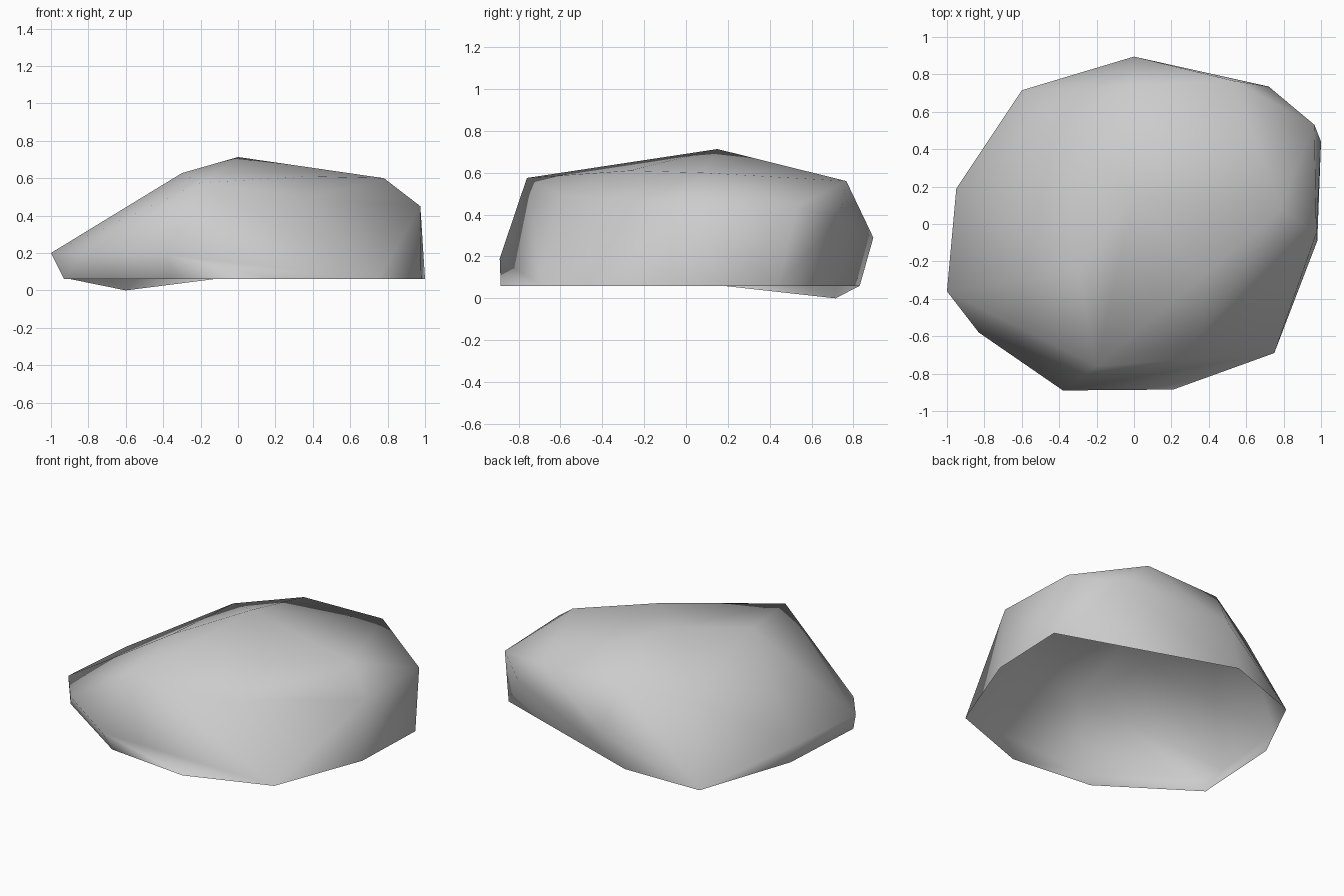
import bpy
import bmesh

default_cube = bpy.data.objects.get("Cube")
if default_cube:
    bpy.data.objects.remove(default_cube, do_unlink=True)

GROUND_HEIGHT = 0.06


def make_material(name, colour):
    material = bpy.data.materials.new(name)
    material.use_nodes = True
    material.diffuse_color = colour
    shader = material.node_tree.nodes["Principled BSDF"]
    shader.inputs["Base Color"].default_value = colour
    shader.inputs["Roughness"].default_value = 0.9
    return material


# Two corners that border the shallow hollow in the front wall
front_foot = (0.21, -0.885, GROUND_HEIGHT)
front_brow = (-0.2, -0.76, 0.575)

# Open lower rim, one corner dipping below the rest
rim = [
    (0.75, -0.69), (0.98, -0.09), (1, 0.44), (-0.13, 0.83),
    (-0.895, 0.175), (-0.93, -0.435), (-0.35, -0.825),
]
rim_points = [(x, y, GROUND_HEIGHT) for x, y in rim]
rim_points += [front_foot, (-0.6, 0.715, 0)]

# Widest corners around the flanks
flank_points = [
    (0.975, -0.05, 0.45), (0.965, 0.53, 0.44), (0.72, 0.735, 0.38),
    (0, 0.895, 0.29), (-0.95, 0.19, 0.2), (-1, -0.36, 0.2),
    (-0.83, -0.58, 0.19), (-0.38, -0.89, 0.19),
]

# Corners of the crown, with the peak first
crown_points = [
    (0, 0.15, 0.713), (-0.3, -0.26, 0.627), front_brow,
    (0.36, -0.6, 0.49), (0.38, -0.27, 0.61), (0.78, 0.08, 0.6),
    (0.53, 0.766, 0.56), (-0.03, 0.737, 0.565), (-0.42, 0.55, 0.49),
]

# Wrap the corners in a faceted shell and open its underside
shell = bmesh.new()
corners = {
    point: shell.verts.new(point)
    for point in rim_points + flank_points + crown_points
}
bmesh.ops.convex_hull(shell, input=shell.verts)
bmesh.ops.recalc_face_normals(shell, faces=shell.faces)
underside = [
    face for face in shell.faces
    if all(vert.co.z < GROUND_HEIGHT + 0.01 for vert in face.verts)
]
bmesh.ops.delete(shell, geom=underside, context="FACES")

# Turn the diagonal of the front wall to hollow it slightly
diagonal = shell.edges.get((corners[front_foot], corners[front_brow]))
if diagonal:
    bmesh.ops.rotate_edges(shell, edges=[diagonal])
loose = [vert for vert in shell.verts if not vert.link_faces]
bmesh.ops.delete(shell, geom=loose, context="VERTS")

# Smooth shaded boulder
mesh = bpy.data.meshes.new("boulder")
shell.to_mesh(mesh)
shell.free()
for polygon in mesh.polygons:
    polygon.use_smooth = True
mesh.materials.append(make_material("stone grey", (0.6, 0.6, 0.6, 1)))
boulder = bpy.data.objects.new("boulder", mesh)
bpy.context.collection.objects.link(boulder)
